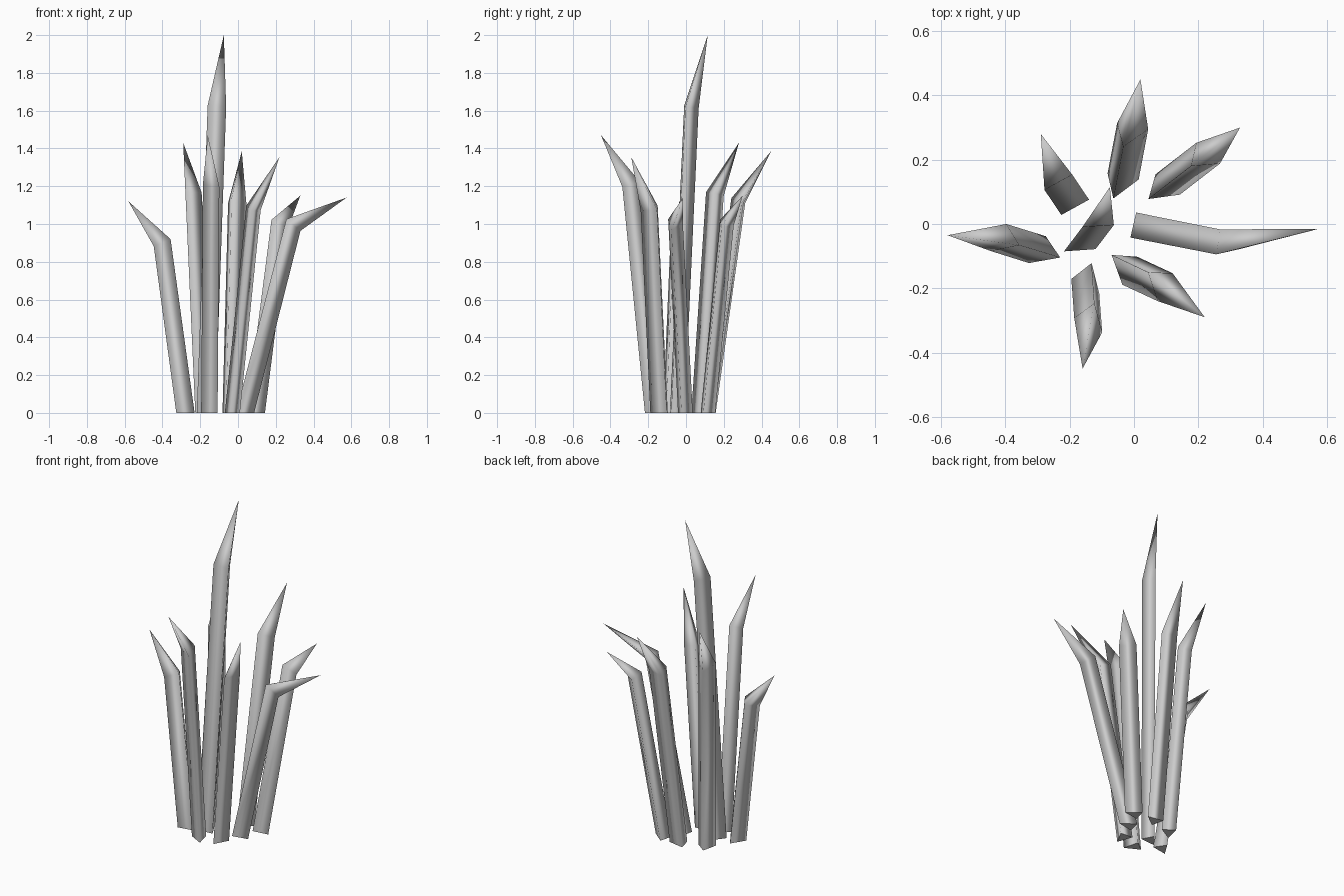
import bpy
import bmesh
from math import radians
from mathutils import Matrix, Vector

default_cube = bpy.data.objects.get("Cube")
if default_cube:
    bpy.data.objects.remove(default_cube, do_unlink=True)


def make_material(name, colour):
    material = bpy.data.materials.new(name)
    material.use_nodes = True
    material.diffuse_color = colour
    shader = next(node for node in material.node_tree.nodes
                  if node.type == "BSDF_PRINCIPLED")
    shader.inputs["Base Color"].default_value = colour
    return material


# Triangular blade section: one ridge corner and a narrow opposite side
SECTION = [Vector((0.06, 0, 0)), Vector((-0.03, 0.04, 0)), Vector((-0.03, -0.04, 0))]


def make_blade(name, material, base, ridge_angle, bend, tip):
    """A three-sided stalk that bends once and narrows to a point."""
    base, bend, tip = Vector((*base, 0)), Vector(bend), Vector(tip)
    turn = Matrix.Rotation(radians(ridge_angle), 3, "Z")

    # The bend section lies halfway between the stalk and tip directions
    halfway = (bend - base).normalized() + (tip - bend).normalized()
    tilt = Vector((0, 0, 1)).rotation_difference(halfway)

    bm = bmesh.new()
    foot = [bm.verts.new(base + turn @ corner) for corner in SECTION]
    ring = [bm.verts.new(bend + tilt @ (turn @ corner)) for corner in SECTION]
    point = bm.verts.new(tip)
    for i in range(len(SECTION)):
        j = (i + 1) % len(SECTION)
        bm.faces.new((foot[i], foot[j], ring[j], ring[i]))
        bm.faces.new((ring[i], ring[j], point))
    cap = bm.faces.new(foot[::-1])

    # Smooth sides with a crisp flat foot
    for face in bm.faces:
        face.smooth = face is not cap
    for edge in cap.edges:
        edge.smooth = False
    bmesh.ops.recalc_face_normals(bm, faces=bm.faces[:])

    mesh = bpy.data.meshes.new(name)
    bm.to_mesh(mesh)
    bm.free()
    mesh.materials.append(material)
    blade = bpy.data.objects.new(name, mesh)
    bpy.context.scene.collection.objects.link(blade)
    return blade


grey = make_material("plain grey", (0.6, 0.6, 0.6, 1))

# Each blade: foot centre, ridge direction in degrees, bend centre, tip
blades = {
    "tall_centre_blade": ((-.165, -.057), 208, (-.108, .018, 1.62), (-.075, .115, 2)),
    "front_blade": ((-.145, -.17), 308, (-.136, -.292, 1.21), (-.16, -.45, 1.47)),
    "front_left_blade": ((-.032, -.129), 266, (.079, -.181, 1.08), (.22, -.29, 1.355)),
    "left_blade": ((.027, -.01), 347, (.285, -.063, 1), (.575, -.015, 1.14)),
    "back_left_blade": ((.085, .108), 344, (.213, .207, 1), (.33, .30, 1.15)),
    "back_blade": ((-.044, .125), 13, (-.014, .283, 1.12), (.02, .45, 1.385)),
    "back_right_blade": ((-.19, .076), 233, (-.242, .153, 1.16), (-.29, .28, 1.43)),
    "right_blade": ((-.277, -.088), 214, (-.4, -.05, .9), (-.58, -.035, 1.12)),
}
for name, shape in blades.items():
    make_blade(name, grey, *shape)
